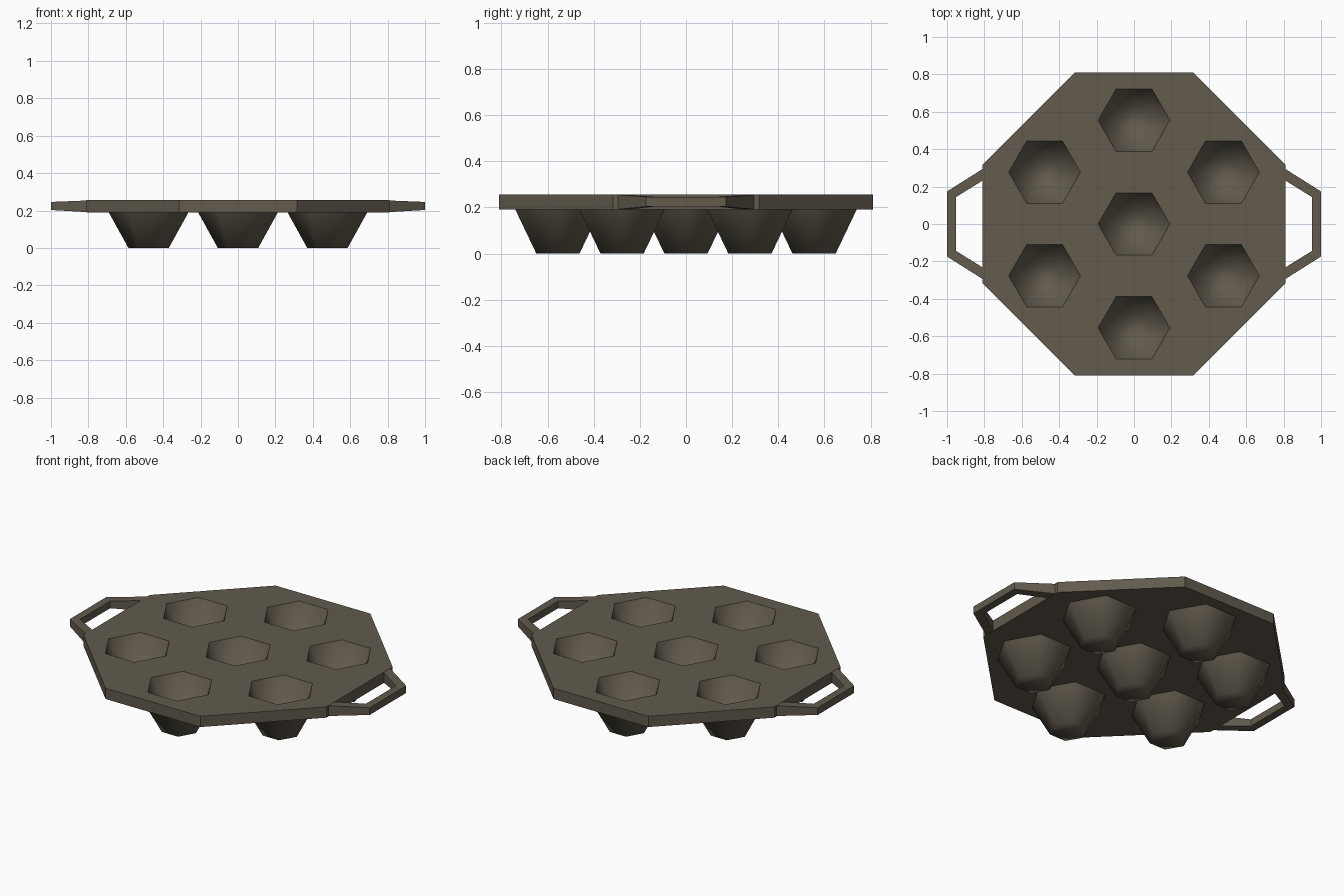
import bpy, bmesh, math

if "Cube" in bpy.data.objects:
    bpy.data.objects.remove(bpy.data.objects["Cube"])

iron = bpy.data.materials.new("dark cast iron")
iron.diffuse_color = (0.122, 0.104, 0.075, 1)
iron.use_nodes = True
iron.node_tree.nodes["Principled BSDF"].inputs["Base Color"].default_value = iron.diffuse_color

BOTTOM, TOP = 0.19, 0.255
CUPS = [(0, 0), (0, 0.555), (0, -0.555)] + [(sx * 0.478, sy * 0.277) for sx in (-1, 1) for sy in (-1, 1)]


def hexagon(cx, cy, r):
    return [(cx + r * math.cos(i * math.pi / 3), cy + r * math.sin(i * math.pi / 3)) for i in range(6)]


def finish(bm, name, smooth=False):
    bmesh.ops.recalc_face_normals(bm, faces=bm.faces)
    for f in bm.faces:
        f.smooth = smooth
    me = bpy.data.meshes.new(name)
    bm.to_mesh(me)
    bm.free()
    ob = bpy.data.objects.new(name, me)
    me.materials.append(iron)
    bpy.context.collection.objects.link(ob)
    return ob


# Octagonal plate with hexagonal openings, as a filled extruded curve
a, b = 0.81, 0.316
octagon = [(a, -b), (a, b), (b, a), (-b, a), (-a, b), (-a, -b), (-b, -a), (b, -a)]
cu = bpy.data.curves.new("plate", 'CURVE')
cu.dimensions = '2D'
cu.fill_mode = 'BOTH'
cu.extrude = (TOP - BOTTOM) / 2
for outline in [octagon] + [hexagon(x, y, 0.192) for x, y in CUPS]:
    sp = cu.splines.new('POLY')
    sp.points.add(len(outline) - 1)
    for p, (x, y) in zip(sp.points, outline):
        p.co = (x, y, 0, 1)
    sp.use_cyclic_u = True
plate = bpy.data.objects.new("plate", cu)
plate.location.z = (TOP + BOTTOM) / 2
bpy.context.collection.objects.link(plate)
bpy.context.view_layer.objects.active = plate
plate.select_set(True)
bpy.ops.object.convert(target='MESH')
plate = bpy.context.object
plate.data.materials.clear()
plate.data.materials.append(iron)
for f in plate.data.polygons:
    f.use_smooth = False


# Cups: tapered hexagonal shells, one outer and one inner, both softly shaded
def shell(name, cx, cy, r_top, z_top, r_low, z_low, inward):
    bm = bmesh.new()
    hi = [bm.verts.new((x, y, z_top)) for x, y in hexagon(cx, cy, r_top)]
    lo = [bm.verts.new((x, y, z_low)) for x, y in hexagon(cx, cy, r_low)]
    for i in range(6):
        j = (i + 1) % 6
        bm.faces.new((lo[i], lo[j], hi[j], hi[i]))
    bm.faces.new(lo[::-1])
    ob = finish(bm, name, True)
    # open bowl: make the normals point out of, or into, the hollow
    if (ob.data.polygons[6].normal.z > 0) != inward:
        ob.data.flip_normals()


for n, (x, y) in enumerate(CUPS):
    shell(f"cup_outside_{n}", x, y, 0.213, BOTTOM, 0.108, 0, False)
    shell(f"cup_inside_{n}", x, y, 0.192, TOP, 0.09, 0.035, True)

# Handles: a bar swept through four stations, thinner at the grip
outer = [(0.80, 0.30), (1.0, 0.174), (1.0, -0.174), (0.80, -0.30)]
inner = [(0.80, 0.238), (0.953, 0.143), (0.953, -0.143), (0.80, -0.238)]
heights = [(0.191, 0.254), (0.203, 0.246), (0.203, 0.246), (0.191, 0.254)]
for side, name in ((1, "handle_right"), (-1, "handle_left")):
    bm = bmesh.new()
    rings = []
    for (ox, oy), (ix, iy), (z0, z1) in zip(outer, inner, heights):
        rings.append([bm.verts.new((side * x, y, z)) for x, y, z in
                      ((ox, oy, z0), (ox, oy, z1), (ix, iy, z1), (ix, iy, z0))])
    for r, s in zip(rings, rings[1:]):
        for i in range(4):
            j = (i + 1) % 4
            bm.faces.new((r[i], r[j], s[j], s[i]))
    bm.faces.new(rings[0])
    bm.faces.new(rings[-1])
    finish(bm, name)
